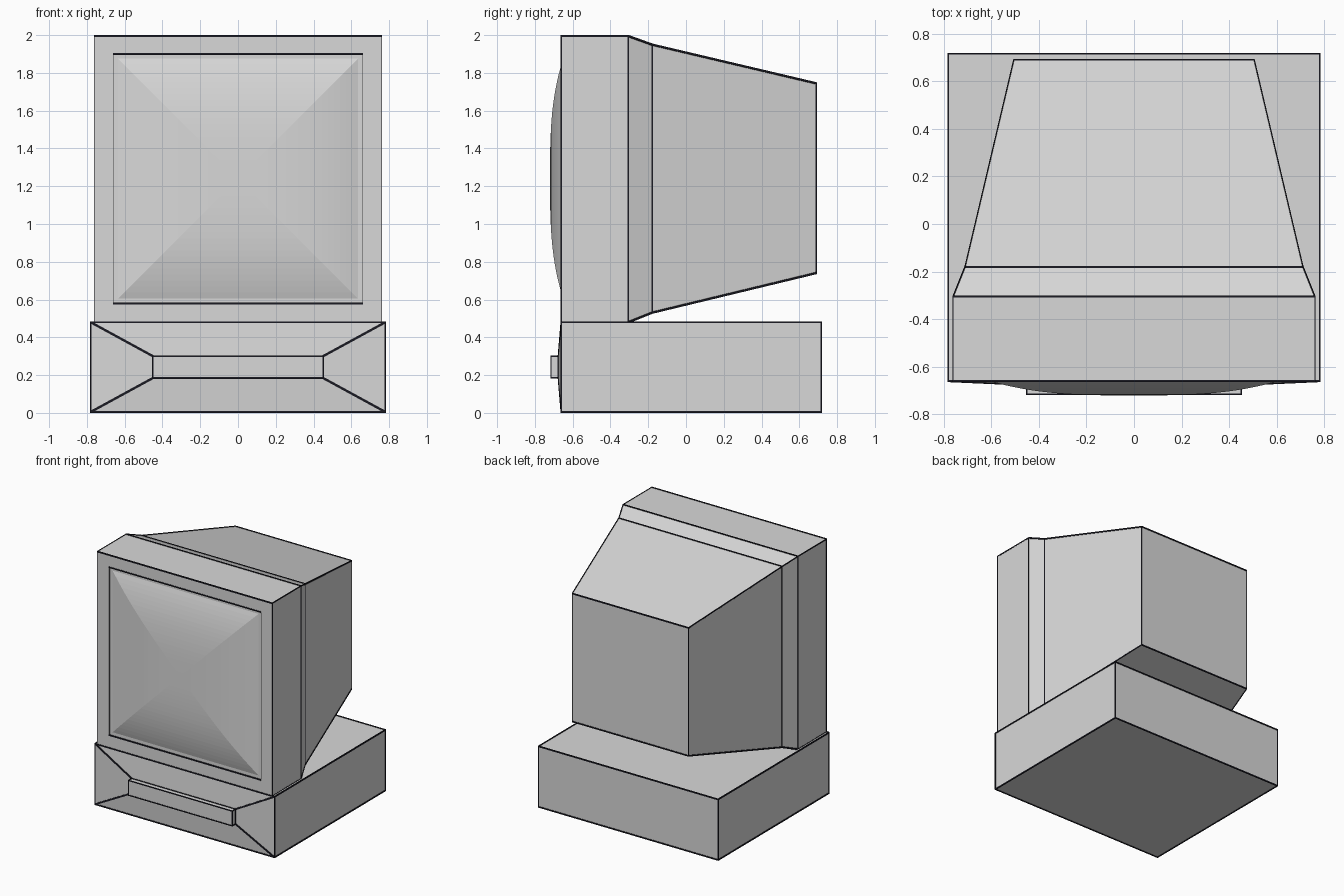
import bpy, bmesh
from mathutils import Vector

cube = bpy.data.objects.get("Cube")
if cube:
    bpy.data.objects.remove(cube, do_unlink=True)


def material(name, colour):
    mat = bpy.data.materials.new(name)
    mat.use_nodes = True
    mat.diffuse_color = colour
    mat.node_tree.nodes["Principled BSDF"].inputs["Base Color"].default_value = colour
    return mat


grey = material("light_grey", (0.69, 0.69, 0.69, 1))
dark = material("dark_ink", (0.01, 0.01, 0.016, 1))


def finish(name, bm, mat):
    bmesh.ops.recalc_face_normals(bm, faces=bm.faces)
    mesh = bpy.data.meshes.new(name)
    bm.to_mesh(mesh)
    bm.free()
    mesh.materials.append(mat)
    bpy.context.collection.objects.link(bpy.data.objects.new(name, mesh))


def corners(section):
    w, z0, z1, y = section
    return [Vector(c) for c in ((-w, y, z0), (w, y, z0), (w, y, z1), (-w, y, z1))]


def loft(name, sections):
    """Skin rectangles (half width, bottom, top, y), listed back to front."""
    bm = bmesh.new()
    rings = [[bm.verts.new(c) for c in corners(s)] for s in sections]
    for a, b in zip(rings, rings[1:]):
        for i in range(4):
            j = (i + 1) % 4
            bm.faces.new((a[i], a[j], b[j], b[i]))
    bm.faces.new(rings[0][::-1])
    bm.faces.new(rings[-1])
    finish(name, bm, grey)


def ring_edges(section):
    c = corners(section)
    return [(c[i], c[(i + 1) % 4]) for i in range(4)]


def loft_edges(sections):
    edges = [e for s in sections for e in ring_edges(s)]
    for a, b in zip(sections, sections[1:]):
        edges += zip(corners(a), corners(b))
    return edges


def trim(name, edges, half):
    """Thin dark bars along edges; half is the half size on each axis."""
    bm = bmesh.new()
    for ends in edges:
        verts = [bm.verts.new(p + Vector((i * half[0], j * half[1], k * half[2])))
                 for p in ends for i in (-1, 1) for j in (-1, 1) for k in (-1, 1)]
        hull = bmesh.ops.convex_hull(bm, input=verts)
        spare = [v for v in hull["geom_interior"] if isinstance(v, bmesh.types.BMVert)]
        bmesh.ops.delete(bm, geom=spare, context="VERTS")
    finish(name, bm, dark)


# Monitor housing: tapered back, bezel and shallow screen recess
housing = [
    (0.505, 0.74, 1.745, 0.69),
    (0.71, 0.53, 1.95, -0.18),
    (0.76, 0.48, 1.995, -0.305),
    (0.76, 0.48, 1.995, -0.66),
]
opening = (0.66, 0.58, 1.9, -0.66)
recess = (0.66, 0.58, 1.9, -0.65)
loft("monitor_case", housing + [opening, recess])
trim("monitor_trim", loft_edges(housing), (0.0015, 0.004, 0.005))

# Screen surround: raised top and bottom lines, side lines on the recess walls
trim("screen_trim_horizontal", ring_edges(opening)[::2], (0.0015, 0.003, 0.005))
trim("screen_trim_vertical", ring_edges(recess)[1::2], (0.0015, 0.006, 0.005))

# Bulging screen: nested rectangles following a curved profile, flat in the middle
mid, half, rim, bulge, steps = 1.24, 0.635, -0.65, 0.07, 20
screen = []
for i in range(steps):
    r = 1 - i / steps
    h = half * r
    screen.append((h, mid - h, mid + h, rim - bulge * (1 - r ** 3)))
loft("screen", screen)

# Base unit with a faceted front
base = [
    (0.78, 0.005, 0.48, 0.715),
    (0.78, 0.005, 0.48, -0.66),
    (0.45, 0.185, 0.30, -0.675),
]
loft("base_unit", base)
trim("base_trim", loft_edges(base), (0.004, 0.004, 0.005))

# Raised drive panel on the base front
panel = [(0.45, 0.185, 0.30, -0.67), (0.45, 0.185, 0.30, -0.715)]
loft("drive_panel", panel)
trim("drive_panel_trim", loft_edges(panel), (0.003, 0.003, 0.004))
